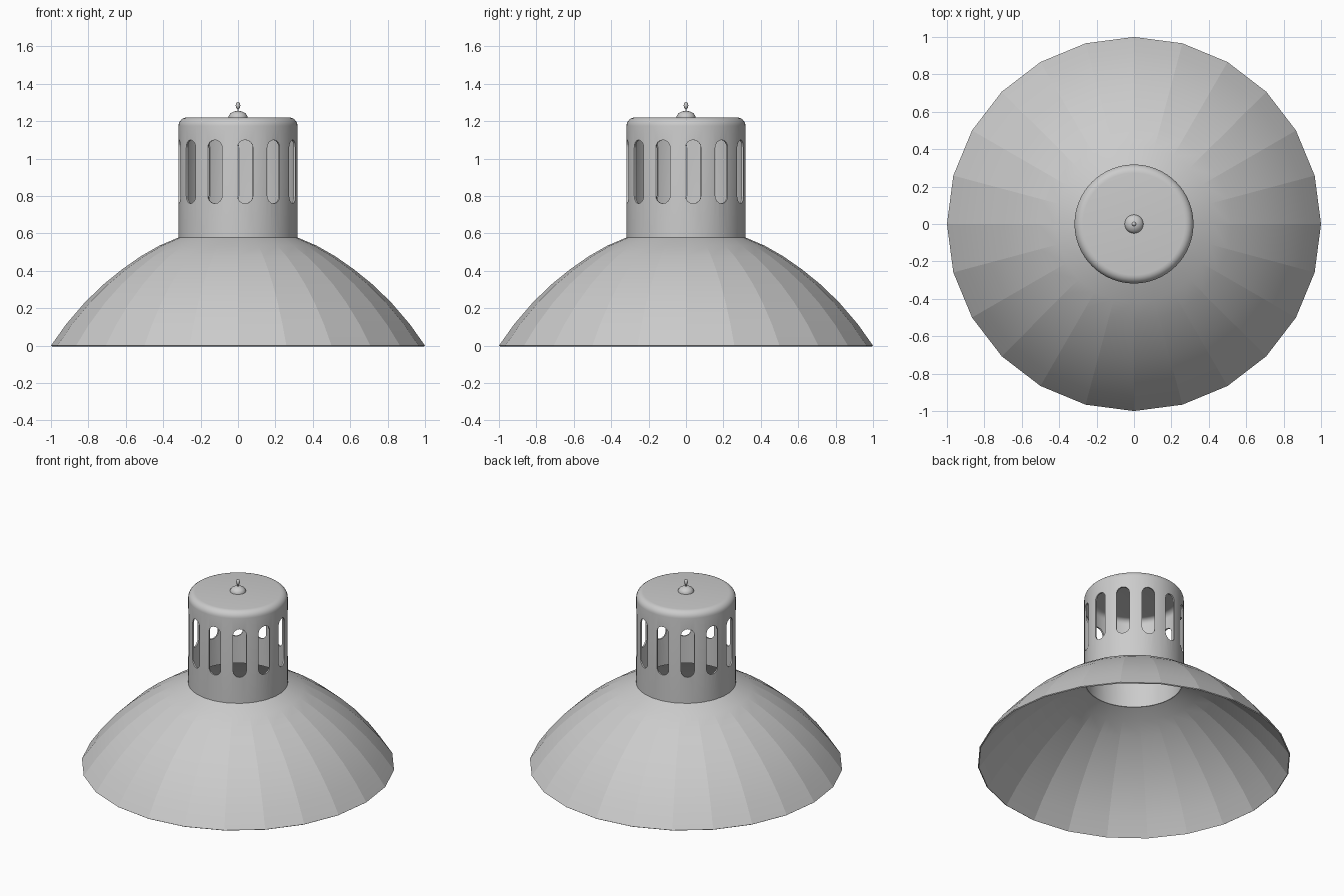
import bpy, bmesh, math
from mathutils import Matrix, Vector

cube = bpy.data.objects.get("Cube")
if cube:
    bpy.data.objects.remove(cube, do_unlink=True)

metal = bpy.data.materials.new("grey_metal")
GREY = (0.6, 0.6, 0.6, 1)
metal.diffuse_color = GREY
metal.use_nodes = True
metal.node_tree.nodes["Principled BSDF"].inputs["Base Color"].default_value = GREY


def add_object(name, bm):
    mesh = bpy.data.meshes.new(name)
    bm.to_mesh(mesh)
    bm.free()
    obj = bpy.data.objects.new(name, mesh)
    obj.data.materials.append(metal)
    bpy.context.collection.objects.link(obj)
    return obj


def lathe(name, profile, sides):
    """Revolve (radius, height) points around the z axis."""
    bm = bmesh.new()
    verts = [bm.verts.new((r, 0, z)) for r, z in profile]
    edges = [bm.edges.new(pair) for pair in zip(verts, verts[1:])]
    bmesh.ops.spin(bm, geom=verts + edges, cent=(0, 0, 0), axis=(0, 0, 1),
                   angle=math.tau, steps=sides, use_duplicate=False)
    bmesh.ops.remove_doubles(bm, verts=bm.verts, dist=0.0005)
    bmesh.ops.recalc_face_normals(bm, faces=bm.faces)
    return add_object(name, bm)


def thicken(obj, depth):
    mod = obj.modifiers.new("thickness", 'SOLIDIFY')
    mod.thickness = depth
    mod.offset = -1


def finish(obj, degrees):
    """Apply the modifiers and smooth all but the sharp edges."""
    bpy.ops.object.select_all(action='DESELECT')
    obj.select_set(True)
    bpy.context.view_layer.objects.active = obj
    for mod in list(obj.modifiers):
        bpy.ops.object.modifier_apply(modifier=mod.name)
    bpy.ops.object.shade_smooth_by_angle(angle=math.radians(degrees))


# Faceted shade, open below and at the neck
shade = lathe("shade", [(1, 0), (.92, .113), (.82, .23), (.72, .327), (.62, .408),
                        (.52, .478), (.42, .535), (.315, .58)], 24)
thicken(shade, 0.008)
finish(shade, 7)

# Vented housing with a rounded top edge
R, TOP, ROUND = 0.318, 1.22, 0.045
corner = [(R - ROUND + ROUND * math.cos(a), TOP - ROUND + ROUND * math.sin(a))
          for a in (math.pi / 2 * i / 6 for i in range(7))]
housing = lathe("housing", [(R, .57)] + corner + [(0, TOP)], 64)
thicken(housing, 0.01)

# Cutter: a ring of upright slots with round ends
SLOTS, HALF_W, LOW, HIGH = 12, 0.042, 0.76, 1.10
bm = bmesh.new()
for i in range(SLOTS):
    turn = Matrix.Rotation(math.radians(7) + math.tau * i / SLOTS, 4, 'Z')
    outline = []
    for k in range(18):
        a = math.pi * (k if k < 9 else k - 1) / 8
        mid = HIGH - HALF_W if k < 9 else LOW + HALF_W
        outline.append((HALF_W * math.cos(a), mid + HALF_W * math.sin(a)))
    face = bm.faces.new([bm.verts.new(turn @ Vector((.2, y, z))) for y, z in outline])
    out = bmesh.ops.extrude_face_region(bm, geom=[face])["geom"]
    bmesh.ops.translate(bm, vec=turn @ Vector((.2, 0, 0)),
                        verts=[v for v in out if isinstance(v, bmesh.types.BMVert)])
bmesh.ops.recalc_face_normals(bm, faces=bm.faces)
cutter = add_object("slot_cutter", bm)

cut = housing.modifiers.new("slots", 'BOOLEAN')
cut.operation = 'DIFFERENCE'
cut.solver = 'EXACT'
cut.object = cutter
finish(housing, 30)
bpy.data.objects.remove(cutter, do_unlink=True)

# Cord grip dome, thin cord and its end bead
grip = lathe("cord_grip", [(.05, 1.215), (.05, 1.228), (.04, 1.242), (.022, 1.252), (0, 1.256)], 24)
finish(grip, 40)
cord = lathe("cord", [(.004, 1.25), (.004, 1.275)], 8)
finish(cord, 50)
bead = lathe("cord_end", [(0, 1.264), (.009, 1.268), (.013, 1.284), (.009, 1.3), (0, 1.304)], 12)
finish(bead, 60)
